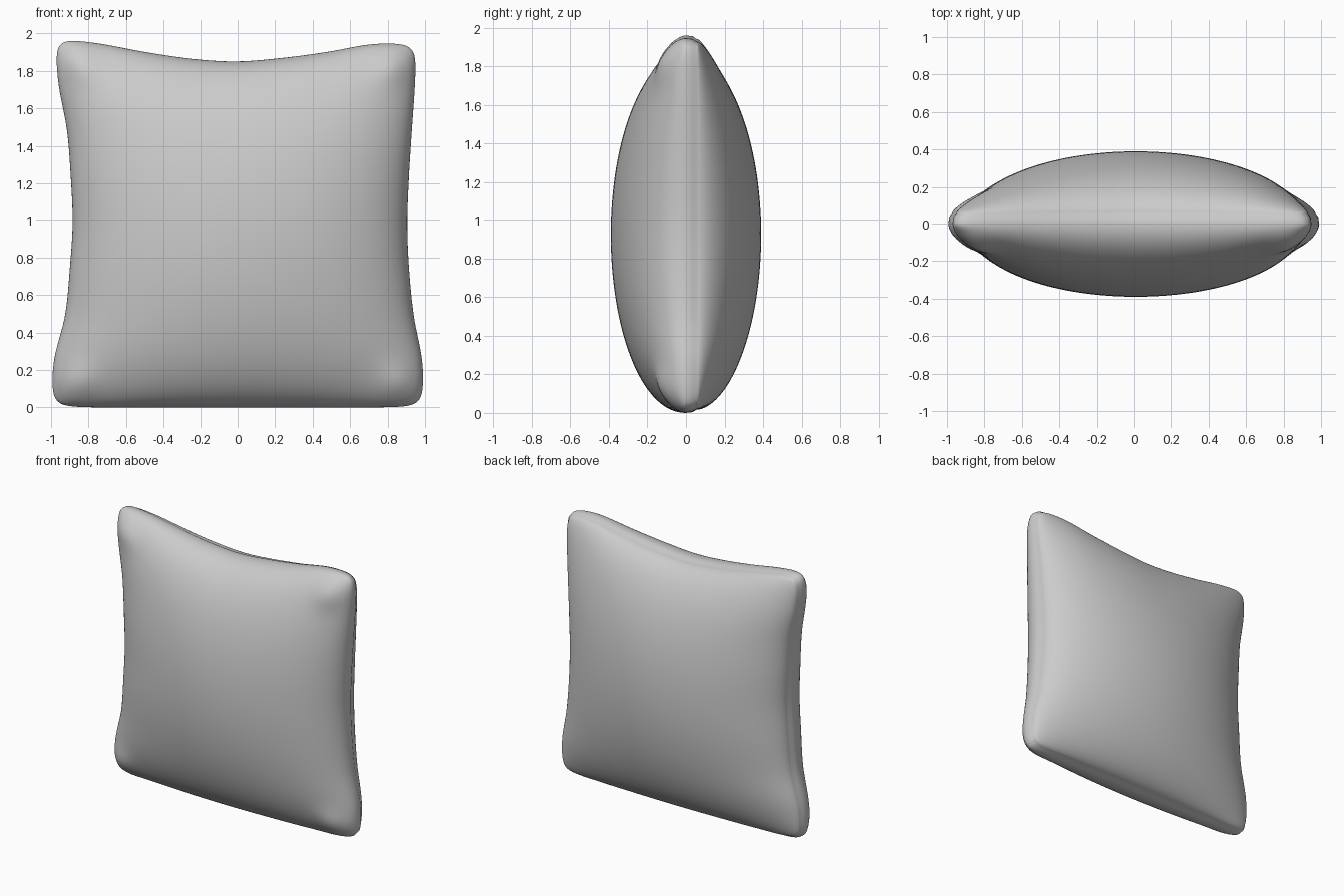
import bpy, bmesh, math

cube = bpy.data.objects.get("Cube")
if cube:
    bpy.data.objects.remove(cube)

N = 64              # grid divisions across each face
DEPTH = 0.39        # bulge of each face
SEAM_Y = 0.055      # the seam sits slightly behind the middle

# Edge curves, evenly spaced from -1 to 1
LEFT_SIDE = [0.995, 0.985, 0.94, 0.915, 0.905, 0.913, 0.928, 0.945, 0.958]
RIGHT_SIDE = [-1.0, -0.985, -0.925, -0.9, -0.885, -0.895, -0.915, -0.96, -0.982]
TOP = [1.975, 1.945, 1.9, 1.865, 1.85, 1.868, 1.9, 1.942, 1.95]


def curve(knots, t):
    """Smooth curve through the knots."""
    f = (t + 1) / 2 * (len(knots) - 1)
    i = min(int(f), len(knots) - 2)
    f -= i
    a, b = knots[max(i - 1, 0)], knots[i]
    c, d = knots[i + 1], knots[min(i + 2, len(knots) - 1)]
    return b + f / 2 * (c - a + f * (2*a - 5*b + 4*c - d + f * (3*(b - c) + d - a)))


def outline(s, t, shrink=1.0):
    """Place a grid point inside the pinched outline with rounded corners."""
    k = shrink * (1 - 0.035 * (s * t) ** 16)
    u, v = (s * k + 1) / 2, (t * k + 1) / 2
    x = (1 - u) * curve(RIGHT_SIDE, t) + u * curve(LEFT_SIDE, t)
    z = v * curve(TOP, s)
    return x, z


def bulge(s, t, power):
    return max((1 - s * s) * (1 - t * t), 0) ** power


def corner_puff(s, t):
    d = (abs(s) - 0.87) ** 2 + (abs(t) - 0.87) ** 2
    return 0.03 * math.exp(-d / 0.012) * min(1, bulge(s, t, 0.5) * 8)


def front_point(s, t):
    x, z = outline(s, t)
    return x, -DEPTH * bulge(s, t, 0.48) - corner_puff(s, t), z


def back_point(s, t):
    x, z = outline(s, t, 0.982)
    return x, SEAM_Y + (DEPTH - SEAM_Y) * bulge(s, t, 0.55), z


def middle_point(s, t):
    x, z = outline(s, t, 0.996)
    return x, SEAM_Y * 0.6, z


bm = bmesh.new()
steps = [math.sin(math.pi / 2 * (2 * i / N - 1)) for i in range(N + 1)]


def panel(point, flip):
    grid = [[bm.verts.new(point(s, t)) for t in steps] for s in steps]
    for i in range(N):
        for j in range(N):
            quad = [grid[i][j], grid[i + 1][j], grid[i + 1][j + 1], grid[i][j + 1]]
            bm.faces.new(quad[::-1] if flip else quad)
    return grid


def rim_indices():
    return ([(i, 0) for i in range(N)] + [(N, j) for j in range(N)]
            + [(i, N) for i in range(N, 0, -1)] + [(0, j) for j in range(N, 0, -1)])


# Front and back panels
front = panel(front_point, False)
back = panel(back_point, True)

# Rounded rim folding from the front panel back to the seam
rim = rim_indices()
rings = [[front[i][j] for i, j in rim],
         [bm.verts.new(middle_point(steps[i], steps[j])) for i, j in rim],
         [back[i][j] for i, j in rim]]
for a, b in zip(rings, rings[1:]):
    for k in range(len(rim)):
        n = (k + 1) % len(rim)
        bm.faces.new((a[n], a[k], b[k], b[n]))
bmesh.ops.recalc_face_normals(bm, faces=bm.faces)

mesh = bpy.data.meshes.new("cushion")
bm.to_mesh(mesh)
bm.free()
cushion = bpy.data.objects.new("cushion", mesh)
bpy.context.collection.objects.link(cushion)

# Plain grey fabric
fabric = bpy.data.materials.new("grey_fabric")
fabric.use_nodes = True
color = (0.6, 0.6, 0.6, 1)
fabric.diffuse_color = color
fabric.node_tree.nodes["Principled BSDF"].inputs["Base Color"].default_value = color
mesh.materials.append(fabric)

bpy.context.view_layer.objects.active = cushion
cushion.select_set(True)
bpy.ops.object.shade_smooth_by_angle(angle=math.radians(60))
